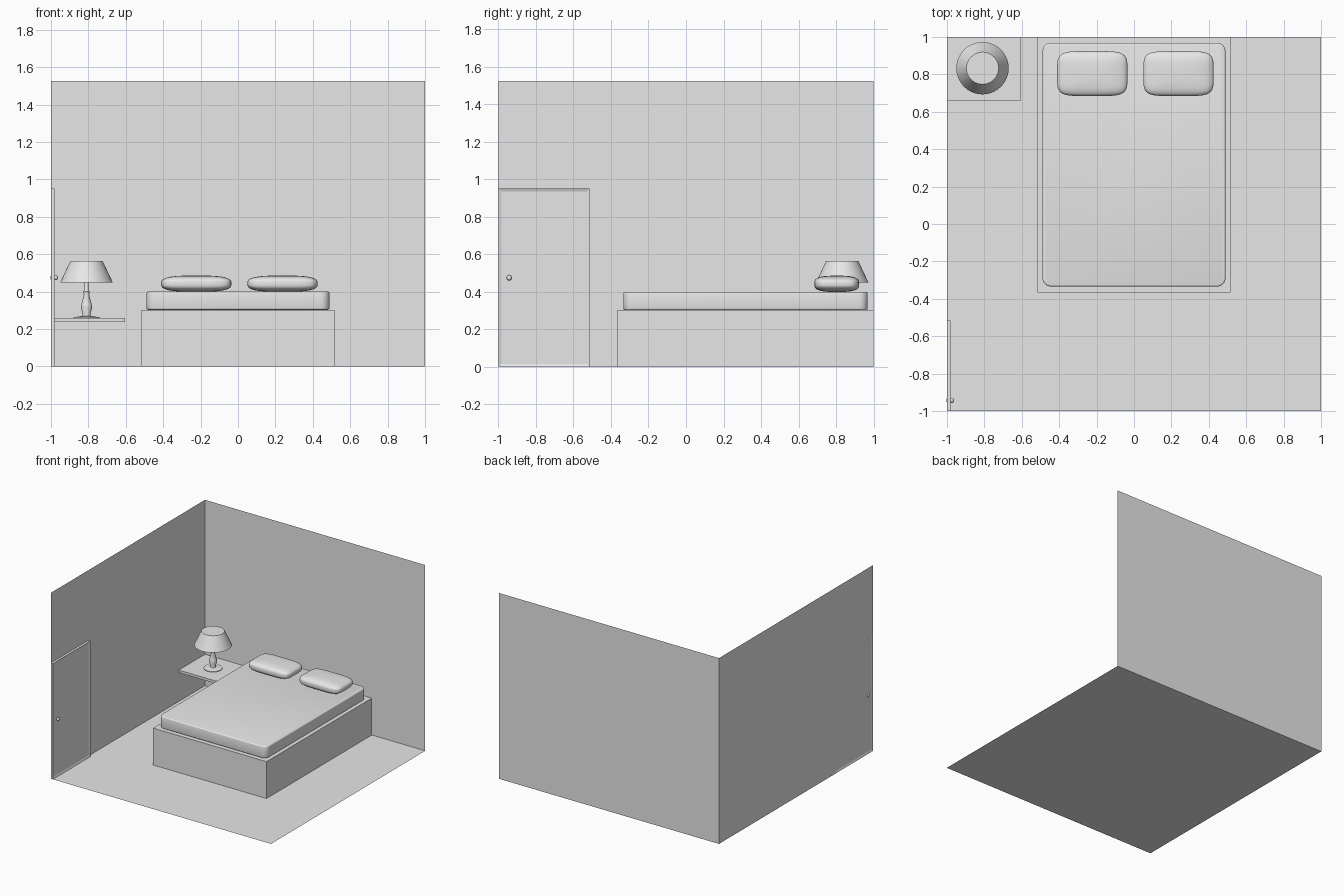
import bpy, bmesh, math

if "Cube" in bpy.data.objects:
    bpy.data.objects.remove(bpy.data.objects["Cube"])

grey = bpy.data.materials.new("plain_grey")
grey.diffuse_color = (0.8, 0.8, 0.8, 1)
grey.use_nodes = True
grey.node_tree.nodes["Principled BSDF"].inputs["Base Color"].default_value = grey.diffuse_color


def finish(bm, name, smooth=False, fix=True):
    if fix:
        bmesh.ops.recalc_face_normals(bm, faces=bm.faces)
    me = bpy.data.meshes.new(name)
    bm.to_mesh(me)
    bm.free()
    me.materials.append(grey)
    ob = bpy.data.objects.new(name, me)
    bpy.context.collection.objects.link(ob)
    if smooth:
        bpy.ops.object.select_all(action='DESELECT')
        ob.select_set(True)
        bpy.context.view_layer.objects.active = ob
        bpy.ops.object.shade_smooth_by_angle(angle=math.radians(40))
    return ob


def box_bm(lo, hi):
    bm = bmesh.new()
    bmesh.ops.create_cube(bm, size=1)
    for v in bm.verts:
        v.co = [(a + b) / 2 + c * (b - a) for a, b, c in zip(lo, hi, v.co)]
    return bm


def sheet(name, pts):
    bm = bmesh.new()
    bm.faces.new([bm.verts.new(p) for p in pts])
    return finish(bm, name, fix=False)


def lathe(name, profile, centre, sides=32):
    # closed solid of revolution from (radius, height) points
    bm = bmesh.new()
    rings = []
    for r, z in profile:
        rings.append([bm.verts.new((centre[0] + r * math.cos(2 * math.pi * i / sides),
                                    centre[1] + r * math.sin(2 * math.pi * i / sides), z))
                      for i in range(sides)])
    for a, b in zip(rings, rings[1:]):
        for i in range(sides):
            j = (i + 1) % sides
            bm.faces.new((a[i], a[j], b[j], b[i]))
    bm.faces.new(rings[0])
    bm.faces.new(rings[-1])
    return finish(bm, name, True)


# Room shell: thin floor and walls, left wall leaves the doorway open
H, DY, DZ = 1.525, -0.515, 0.95
sheet("floor", [(-1, -1, 0), (1, -1, 0), (1, 1, 0), (-1, 1, 0)])
sheet("back_wall", [(-1, 1, 0), (1, 1, 0), (1, 1, H), (-1, 1, H)])
sheet("left_wall", [(-1, DY, 0), (-1, 1, 0), (-1, 1, H),
                    (-1, -1, H), (-1, -1, DZ), (-1, DY, DZ)])

# Door: slab with a sunken panel on both sides
bm = box_bm((-1, -1, 0), (-0.981, DY, DZ))
bm.normal_update()
for f in [f for f in bm.faces if abs(f.normal.x) > 0.9]:
    n = f.normal.copy()
    bmesh.ops.inset_region(bm, faces=[f], thickness=0.022)
    for v in f.verts:
        v.co -= n * 0.006
finish(bm, "door")

# Door knobs on both sides
for name, x, sx in (("door_knob_inside", -0.973, 0.011), ("door_knob_outside", -0.996, 0.007)):
    bm = bmesh.new()
    bmesh.ops.create_uvsphere(bm, u_segments=20, v_segments=12, radius=1)
    for v in bm.verts:
        v.co = (x + v.co.x * sx, -0.943 + v.co.y * 0.014, 0.475 + v.co.z * 0.014)
    finish(bm, name, True)

# Bed base
finish(box_bm((-0.515, -0.365, 0), (0.515, 0.999, 0.303)), "bed_base")

# Mattress: rounded corners, then softly rounded rims
bm = box_bm((-0.489, -0.334, 0.303), (0.489, 0.969, 0.4))
up = [e for e in bm.edges if abs(e.verts[0].co.z - e.verts[1].co.z) > 0.05]
bmesh.ops.bevel(bm, geom=up, offset=0.045, segments=8, profile=0.5, affect='EDGES')
rim = [e for e in bm.edges if abs(e.verts[0].co.z - e.verts[1].co.z) < 0.01]
bmesh.ops.bevel(bm, geom=rim, offset=0.009, segments=3, profile=0.5, affect='EDGES')
finish(bm, "mattress", True)

# Pillows: cushion-shaped rounded blocks
for name, cx in (("left_pillow", -0.223), ("right_pillow", 0.238)):
    bm = bmesh.new()
    bmesh.ops.create_cube(bm, size=2)
    bmesh.ops.subdivide_edges(bm, edges=bm.edges[:], cuts=15, use_grid_fill=True)
    for v in bm.verts:
        x, y, z = v.co
        n = ((abs(x) ** 5 + abs(y) ** 5) ** 0.6 + abs(z) ** 3) ** (1 / 3)
        v.co = (cx + 0.188 * x / n, 0.804 + 0.12 * y / n, 0.4425 + 0.0435 * z / n)
    finish(bm, name, True)

# Bedside shelf
finish(box_bm((-0.999, 0.66, 0.237), (-0.603, 0.999, 0.258)), "bedside_shelf")

# Lamp: turned stem and tapered shade
C = (-0.81, 0.833)
lathe("lamp_stem", [(0.07, 0.258), (0.07, 0.263), (0.022, 0.27), (0.02, 0.278), (0.031, 0.318),
                    (0.028, 0.33), (0.014, 0.385), (0.017, 0.4), (0.01, 0.41), (0.01, 0.46)], C, 24)
lathe("lamp_shade", [(0.14, 0.45), (0.086, 0.564)], C, 40)
